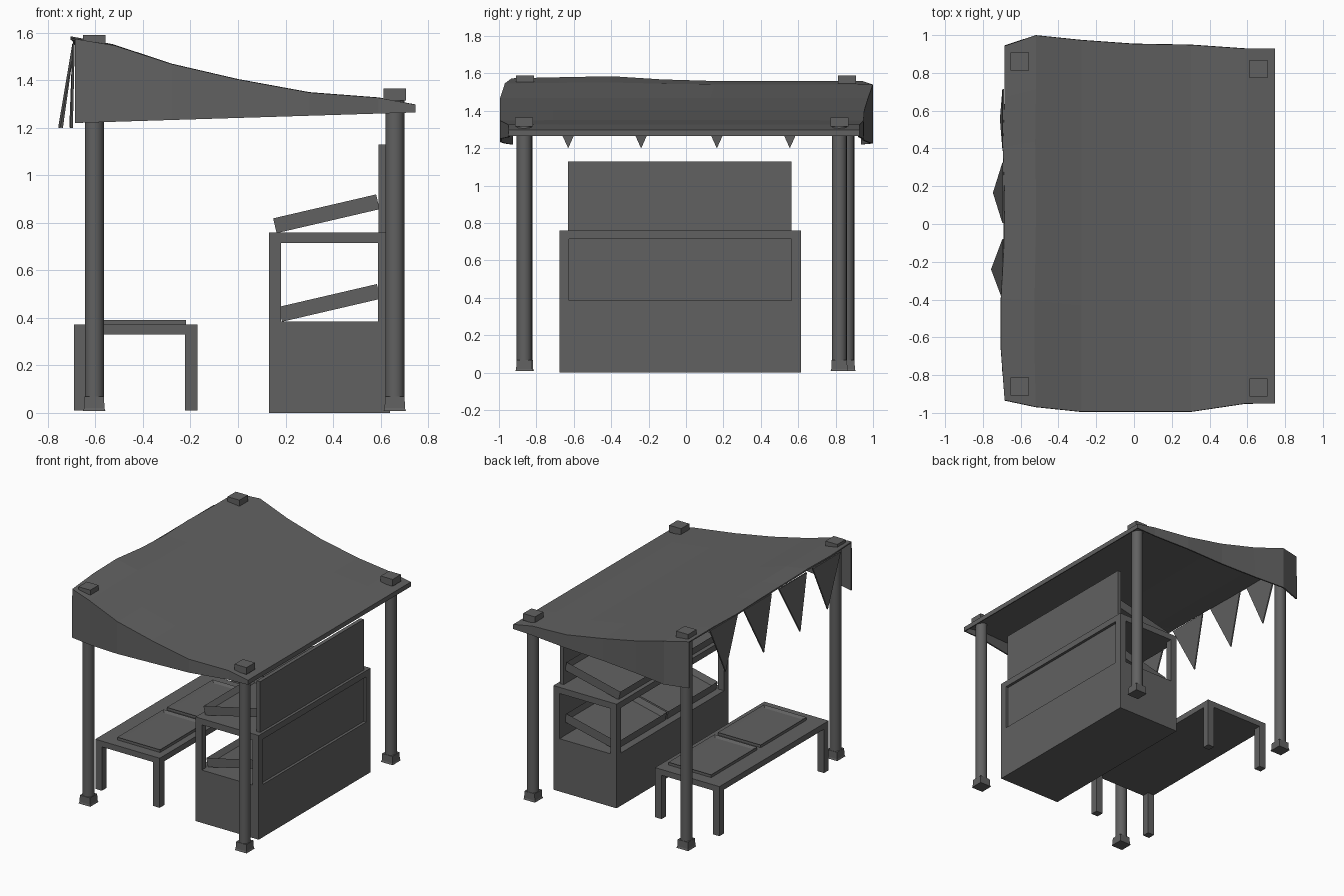
import bpy, bmesh, math

if "Cube" in bpy.data.objects:
    bpy.data.objects.remove(bpy.data.objects["Cube"])

# one dark grey for everything
GREY = bpy.data.materials.new("dark_grey")
GREY.diffuse_color = (0.12, 0.12, 0.12, 1)
GREY.use_nodes = True
GREY.node_tree.nodes["Principled BSDF"].inputs["Base Color"].default_value = GREY.diffuse_color


def link(name, bm):
    me = bpy.data.meshes.new(name)
    bm.to_mesh(me)
    bm.free()
    me.materials.append(GREY)
    ob = bpy.data.objects.new(name, me)
    bpy.context.collection.objects.link(ob)
    return ob


def make(name, verts, faces, solid=0.0):
    bm = bmesh.new()
    vs = [bm.verts.new(v) for v in verts]
    for f in faces:
        bm.faces.new([vs[i] for i in f])
    bmesh.ops.recalc_face_normals(bm, faces=bm.faces)
    ob = link(name, bm)
    if solid:
        m = ob.modifiers.new("thickness", 'SOLIDIFY')
        m.thickness = solid
        m.offset = 0
    return ob


def box(name, x, y, z, flare=0.0):
    """Box from ranges; flare widens the bottom."""
    v = []
    for k, f in ((0, flare), (1, 0)):
        v += [(x[0] - f, y[0] - f, z[k]), (x[1] + f, y[0] - f, z[k]),
              (x[1] + f, y[1] + f, z[k]), (x[0] - f, y[1] + f, z[k])]
    return make(name, v, [(0, 3, 2, 1), (4, 5, 6, 7), (0, 1, 5, 4),
                          (1, 2, 6, 5), (2, 3, 7, 6), (3, 0, 4, 7)])


def tray(name, size, loc, tilt=0.0, rim=0.025, depth=0.04):
    """Shallow open crate: a box whose top is inset and pushed down."""
    bm = bmesh.new()
    bmesh.ops.create_cube(bm, size=1)
    bmesh.ops.scale(bm, vec=size, verts=bm.verts)
    bm.normal_update()
    top = max(bm.faces, key=lambda f: f.normal.z)
    bmesh.ops.inset_region(bm, faces=[top], thickness=rim)
    bmesh.ops.translate(bm, vec=(0, 0, -depth), verts=top.verts)
    ob = link(name, bm)
    ob.location = loc
    ob.rotation_euler = (0, -tilt, 0)


# four posts with caps and flared feet
for x, y, top in ((-0.605, -0.86, 1.59), (-0.605, 0.86, 1.59),
                  (0.66, -0.865, 1.365), (0.66, 0.82, 1.365)):
    bpy.ops.mesh.primitive_cylinder_add(vertices=16, radius=0.04, depth=top - 0.04,
                                        location=(x, y, (top - 0.02) / 2 + 0.01))
    bpy.context.object.name = "post"
    bpy.context.object.data.materials.append(GREY)
    bpy.ops.object.shade_smooth_by_angle()
    box("post_cap", (x - .048, x + .048), (y - .048, y + .048), (top - 0.05, top))
    box("post_foot", (x - .041, x + .041), (y - .041, y + .041), (0.02, 0.068), 0.002)
    box("foot_plate", (x - .043, x + .043), (y - .043, y + .043), (0.008, 0.02), 0.004)

# cloth roof: x, z, front y, back y of each cross section
sections = [(-0.685, 1.57, -0.93, 0.94), (-0.52, 1.543, -0.965, 0.995),
            (-0.28, 1.465, -0.99, 0.97), (0.0, 1.4, -0.99, 0.95),
            (0.3, 1.345, -0.99, 0.945), (0.59, 1.323, -0.947, 0.925),
            (0.743, 1.295, -0.947, 0.925)]
# waviness of the left edge: x shift, z shift
wave = [(0, 0), (-.02, .005), (-.02, .01), (-.005, -.007), (0, -.015),
        (-.01, -.015), (0, -.015), (0, -.015)]
verts, faces = [], []
n = len(wave) + 2
for i, (x, z, y0, y1) in enumerate(sections):
    hem = 1.22 + (x + 0.69) * 0.031
    w = (1, 0.4)[i] if i < 2 else 0
    verts.append((x, y0, hem))
    for j, (dx, dz) in enumerate(wave):
        verts.append((x + dx * w, y0 + (y1 - y0) * j / (len(wave) - 1), z + dz * w))
    verts.append((x, y1, hem))
for i in range(len(sections) - 1):
    for j in range(n - 1):
        a = i * n + j
        faces.append((a, a + 1, a + n + 1, a + n))
# low-side lip, sharing the corner hem points
last = (len(sections) - 1) * n
faces.append(tuple(range(last, last + n)))
make("cloth_roof", verts, faces, 0.01)

# hanging pennants along the high edge
for y, tip in ((-0.63, -0.70), (-0.24, -0.752), (0.165, -0.742), (0.555, -0.705)):
    make("pennant", [(-0.692, y - .16, 1.555), (-0.692, y + .16, 1.555), (tip, y, 1.2)],
         [(0, 1, 2)], 0.01)

# stall: base cabinet, corner posts, counter and back board
X, Y = (0.13, 0.64), (-0.675, 0.615)
box("cabinet_base", X, Y, (0, 0.385))
box("counter_top", X, Y, (0.715, 0.76))
for x in ((0.13, 0.18), (0.59, 0.64)):
    for y in ((-0.675, -0.625), (0.565, 0.615)):
        box("cabinet_post", x, y, (0.385, 0.715))
box("back_board", (0.592, 0.62), (-0.63, 0.565), (0.385, 1.13))

# sloping display trays, two per shelf
tilt = math.atan2(0.1, 0.43)
for x, z, length in ((0.385, 0.463, 0.425), (0.372, 0.838, 0.445)):
    for y in (-0.325, 0.26):
        tray("display_tray", (length, 0.57, 0.064), (x, y, z), tilt)

# low bench with four legs and two flat trays
box("bench_top", (-0.69, -0.17), (-0.66, 0.60), (0.33, 0.372))
for x in (-0.69, -0.223):
    for y in (-0.66, 0.547):
        box("bench_leg", (x, x + .053), (y, y + .053), (0.01, 0.33))
for y in (-0.32, 0.25):
    tray("bench_tray", (0.345, 0.53, 0.03), (-0.392, y, 0.377), 0, 0.03, 0.012)
